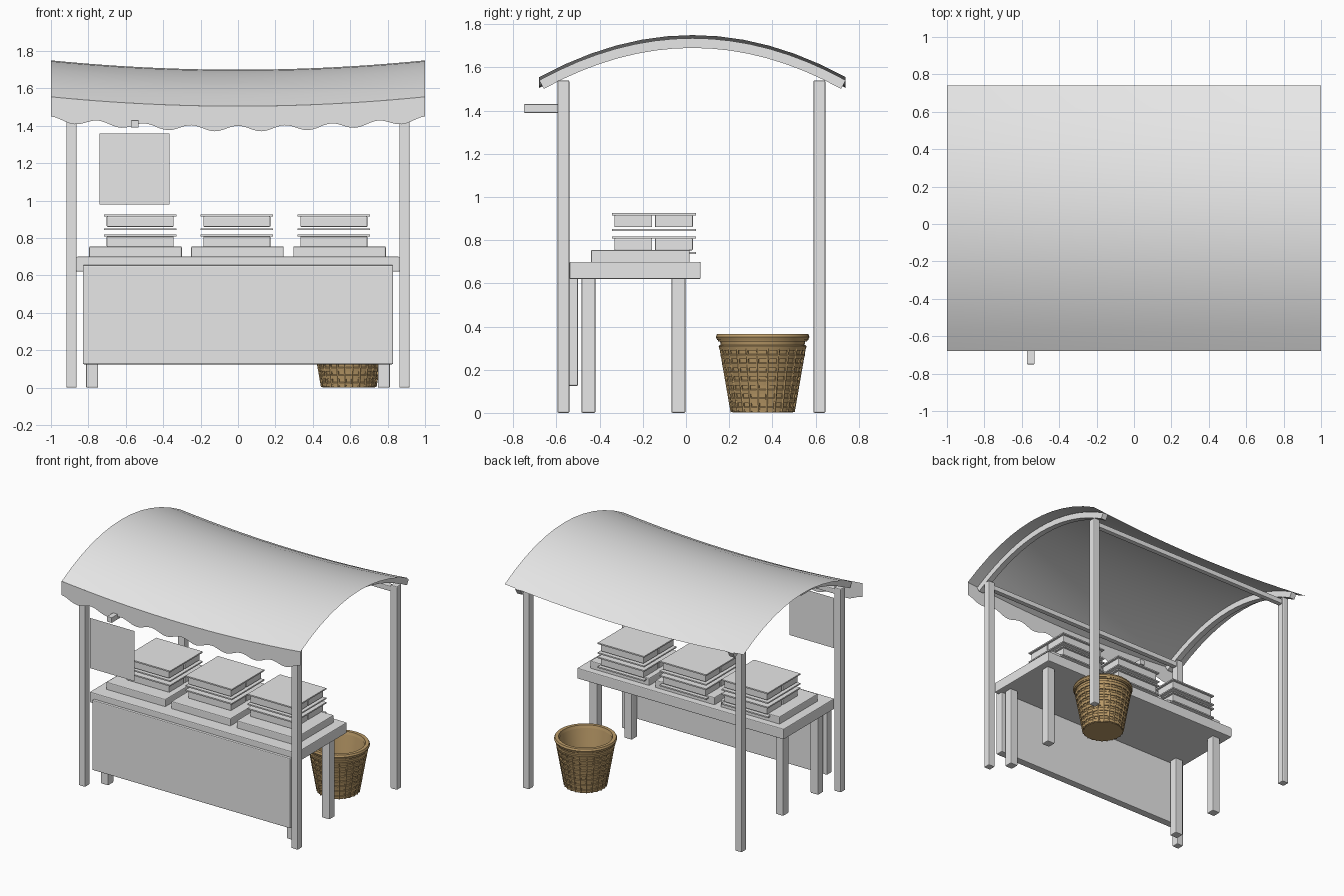
import bpy, bmesh
from math import pi, cos, sin
from mathutils import Matrix, Vector

if "Cube" in bpy.data.objects:
    bpy.data.objects.remove(bpy.data.objects["Cube"])


def material(name, rgb):
    m = bpy.data.materials.new(name)
    m.use_nodes = True
    m.diffuse_color = (*rgb, 1)
    m.node_tree.nodes["Principled BSDF"].inputs["Base Color"].default_value = (*rgb, 1)
    return m


GREY = material("plain grey", (0.8, 0.8, 0.8))
WICKER = material("wicker tan", (0.5, 0.33, 0.14))


def finish(name, bm, mat=GREY, smooth=False, bevel=0):
    bmesh.ops.recalc_face_normals(bm, faces=bm.faces)
    me = bpy.data.meshes.new(name)
    bm.to_mesh(me)
    bm.free()
    me.materials.append(mat)
    ob = bpy.data.objects.new(name, me)
    bpy.context.collection.objects.link(ob)
    if smooth:
        bpy.ops.object.select_all(action='DESELECT')
        ob.select_set(True)
        bpy.context.view_layer.objects.active = ob
        bpy.ops.object.shade_smooth_by_angle(angle=0.6)
    if bevel:
        mod = ob.modifiers.new("soft edges", 'BEVEL')
        mod.width = bevel
        mod.segments = 2
    return ob


def box(name, x, y, z, bevel=0.006):
    """Box from (min, max) ranges."""
    bm = bmesh.new()
    size = [r[1] - r[0] for r in (x, y, z)]
    mid = [(r[1] + r[0]) / 2 for r in (x, y, z)]
    bmesh.ops.create_cube(bm, size=1, matrix=Matrix.Translation(mid) @ Matrix.Diagonal((*size, 1)))
    return finish(name, bm, bevel=bevel)


def around(c, width):
    return (c - width / 2, c + width / 2)


def grid(name, us, vs, point, smooth=True):
    """Open sheet through point(u, v)."""
    bm = bmesh.new()
    rows = [[bm.verts.new(point(u, v)) for v in vs] for u in us]
    for a, b in zip(rows, rows[1:]):
        for i in range(len(vs) - 1):
            bm.faces.new((a[i], b[i], b[i + 1], a[i + 1]))
    return finish(name, bm, smooth=smooth)


def steps(a, b, n):
    return [a + (b - a) * i / n for i in range(n + 1)]


FRONT, BACK = -0.68, 0.74


def roof_z(x, y):
    return 1.70 + 0.05 * x * x - 0.195 * ((y - 0.03) / 0.71) ** 2


# Cloth canopy with sag, and scalloped valance
grid("canopy", steps(-1, 1, 24), steps(FRONT, BACK, 12), lambda x, y: (x, y, roof_z(x, y)))


def valance_point(x, t):
    low = 1.40 + 0.05 * x * x - 0.015 * (1 - cos(8 * pi * x))
    return (x, FRONT, roof_z(x, FRONT) * (1 - t) + low * t)


grid("valance", steps(-1, 1, 96), [0, 1], valance_point)

# Posts, arched ribs and legs on both sides
for side, s in (("right", -1), ("left", 1)):
    for end, y in (("front", -0.568), ("back", 0.618)):
        box(f"{end}_{side}_post", around(s * 0.89, 0.055), around(y, 0.055), (0, 1.54))
    for end, y in (("front", -0.452), ("back", -0.035)):
        box(f"{end}_{side}_table_leg", around(s * 0.78, 0.065), around(y, 0.065), (0, 0.63))
    bm = bmesh.new()
    rings = []
    for y in steps(FRONT, BACK, 16):
        normal = Vector((0, 2 * 0.195 * (y - 0.03) / 0.71 ** 2, 1)).normalized()
        top = Vector((s * 0.89, y, roof_z(0.89, y) - 0.004))
        rings.append([bm.verts.new(top + Vector((dx, 0, 0)) - normal * d)
                      for dx, d in ((-0.022, 0), (0.022, 0), (0.022, 0.045), (-0.022, 0.045))])
    for a, b in zip(rings, rings[1:]):
        for i in range(4):
            j = (i + 1) % 4
            bm.faces.new((a[i], a[j], b[j], b[i]))
    bm.faces.new(rings[0])
    bm.faces.new(rings[-1])
    finish(f"{side}_roof_rib", bm, smooth=True)

for end, y in (("front", -0.568), ("back", 0.618)):
    box(f"{end}_cross_bar", (-0.88, 0.88), around(y, 0.04), (1.485, 1.525))

# Hanging sign and its arm
box("sign_arm", around(-0.552, 0.04), (-0.75, -0.56), (1.39, 1.43), 0.002)
grid("sign_board", [-0.74, -0.365], [0.98, 1.36], lambda x, z: (x, -0.715, z), False)

# Table
box("table_top", (-0.865, 0.865), (-0.54, 0.068), (0.62, 0.70))
box("front_panel", (-0.83, 0.83), (-0.56, -0.50), (0.125, 0.655))

# Display trays, each with two stacked layers of goods
for n, (tray_x, stack_x) in enumerate(((-0.548, -0.523), (-0.003, -0.006), (0.543, 0.513)), 1):
    box(f"tray_{n}", around(tray_x, 0.495), (-0.44, 0.017), (0.69, 0.755))
    for level, base in (("lower", 0.735), ("upper", 0.842)):
        for part, z in (("bottom", base), ("top", base + 0.073)):
            box(f"{level}_{part}_board_{n}", around(stack_x, 0.388), (-0.343, 0.046),
                (z, z + 0.01), 0)
        for part, y in (("front", -0.244), ("back", -0.056)):
            box(f"{level}_{part}_block_{n}", around(stack_x, 0.358), around(y, 0.175),
                (base + 0.018, base + 0.073), 0.004)

# Woven basket: wall, raised bands and upright stakes
CENTRE = Vector((0.592, 0.355, 0))
SIDES = 32


def basket_r(z):
    return 0.14 + 0.063 * z / 0.365


def lathe(name, profile):
    bm = bmesh.new()
    verts = [bm.verts.new(CENTRE + Vector((r, 0, z))) for r, z in profile]
    edges = [bm.edges.new(p) for p in zip(verts, verts[1:])]
    bmesh.ops.spin(bm, geom=verts + edges, cent=CENTRE, axis=(0, 0, 1), angle=2 * pi, steps=SIDES)
    bmesh.ops.remove_doubles(bm, verts=bm.verts, dist=0.0001)
    return finish(name, bm, WICKER, smooth=True)


lathe("basket_wall", [(0, 0.002), (basket_r(0), 0.002), (basket_r(0.36), 0.36),
                      (basket_r(0.36) - 0.016, 0.36), (basket_r(0.03) - 0.016, 0.03), (0, 0.03)])
for i in range(9):
    z = 0.018 + i * 0.0405
    r, h = basket_r(z), 0.012
    out = 0.007 + 0.0007 * i
    lathe(f"basket_band_{i + 1}", [(r - 0.005, z - h), (r + out * 0.5, z - h), (r + out, z + h * 0.6),
                                   (r + out * 0.6, z + h), (r - 0.005, z + h)])
lathe("basket_rim", [(0.18, 0.345), (0.211, 0.338), (0.217, 0.352), (0.211, 0.366),
                     (0.186, 0.366), (0.18, 0.345)])

bm = bmesh.new()
for i in range(24):
    a = 2 * pi * (i + 0.5) / 24
    d = Vector((cos(a), sin(a), 0))
    lo = CENTRE + d * (basket_r(0) + 0.003) + Vector((0, 0, 0.004))
    hi = CENTRE + d * (basket_r(0.3) + 0.003) + Vector((0, 0, 0.3))
    turn = (hi - lo).to_track_quat('Z', 'Y').to_matrix().to_4x4()
    bmesh.ops.create_cone(bm, cap_ends=True, segments=6, radius1=0.007, radius2=0.007,
                          depth=(hi - lo).length, matrix=Matrix.Translation((lo + hi) / 2) @ turn)
finish("basket_stakes", bm, WICKER, smooth=True)
